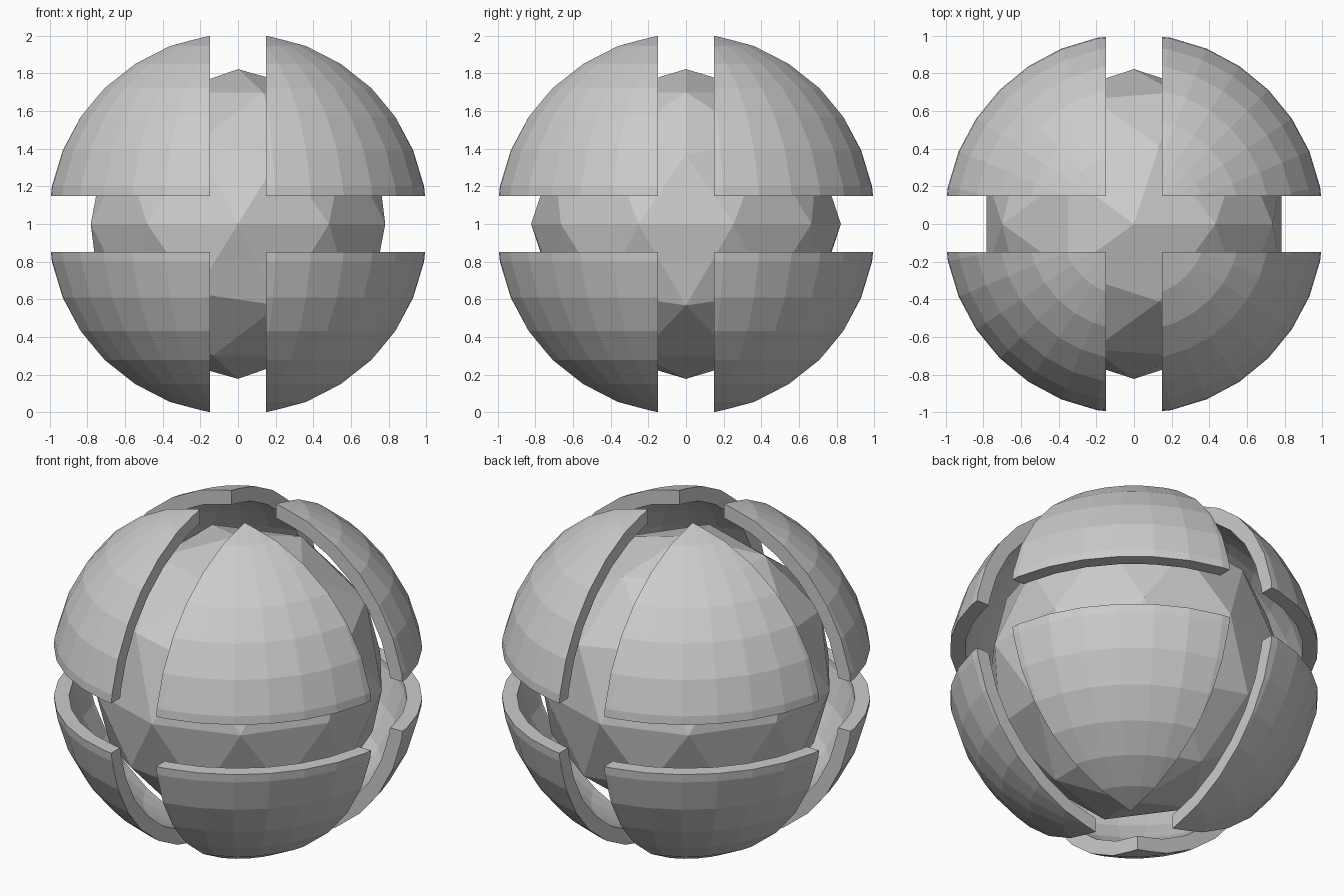
import bpy, bmesh

if "Cube" in bpy.data.objects:
    bpy.data.objects.remove(bpy.data.objects["Cube"])

CENTRE = (0, 0, 1)
OUTER, INNER, CORE = 1.0235, 0.94, 0.823
HALF_GAP = 0.15


def add_object(name, bm):
    mesh = bpy.data.meshes.new(name)
    bm.to_mesh(mesh)
    bm.free()
    ob = bpy.data.objects.new(name, mesh)
    ob.location = CENTRE
    bpy.context.collection.objects.link(ob)
    return ob


# faceted core
bm = bmesh.new()
bmesh.ops.create_icosphere(bm, subdivisions=2, radius=CORE)
add_object("core", bm)

# hollow shell: outer sphere plus inward-facing inner sphere
bm = bmesh.new()
bmesh.ops.create_uvsphere(bm, u_segments=32, v_segments=16, radius=OUTER)
outer_faces = set(bm.faces)
bmesh.ops.create_uvsphere(bm, u_segments=32, v_segments=16, radius=INNER)
bmesh.ops.reverse_faces(bm, faces=[f for f in bm.faces if f not in outer_faces])
shell = add_object("shell_plates", bm)

# cutter keeping one octant beyond the gaps
bm = bmesh.new()
bmesh.ops.create_cube(bm, size=2)
bmesh.ops.translate(bm, verts=bm.verts, vec=[1 + HALF_GAP] * 3)
cutter = add_object("octant_cutter", bm)
cutter.hide_render = True

cut = shell.modifiers.new("octant", "BOOLEAN")
cut.operation = "INTERSECT"
cut.solver = "EXACT"
cut.object = cutter

# repeat the plate in all eight octants
mirror = shell.modifiers.new("eight_plates", "MIRROR")
mirror.use_axis = (True, True, True)
mirror.use_mirror_merge = False

bpy.context.view_layer.objects.active = shell
for mod in (cut.name, mirror.name):
    bpy.ops.object.modifier_apply(modifier=mod)
bpy.data.objects.remove(cutter)
